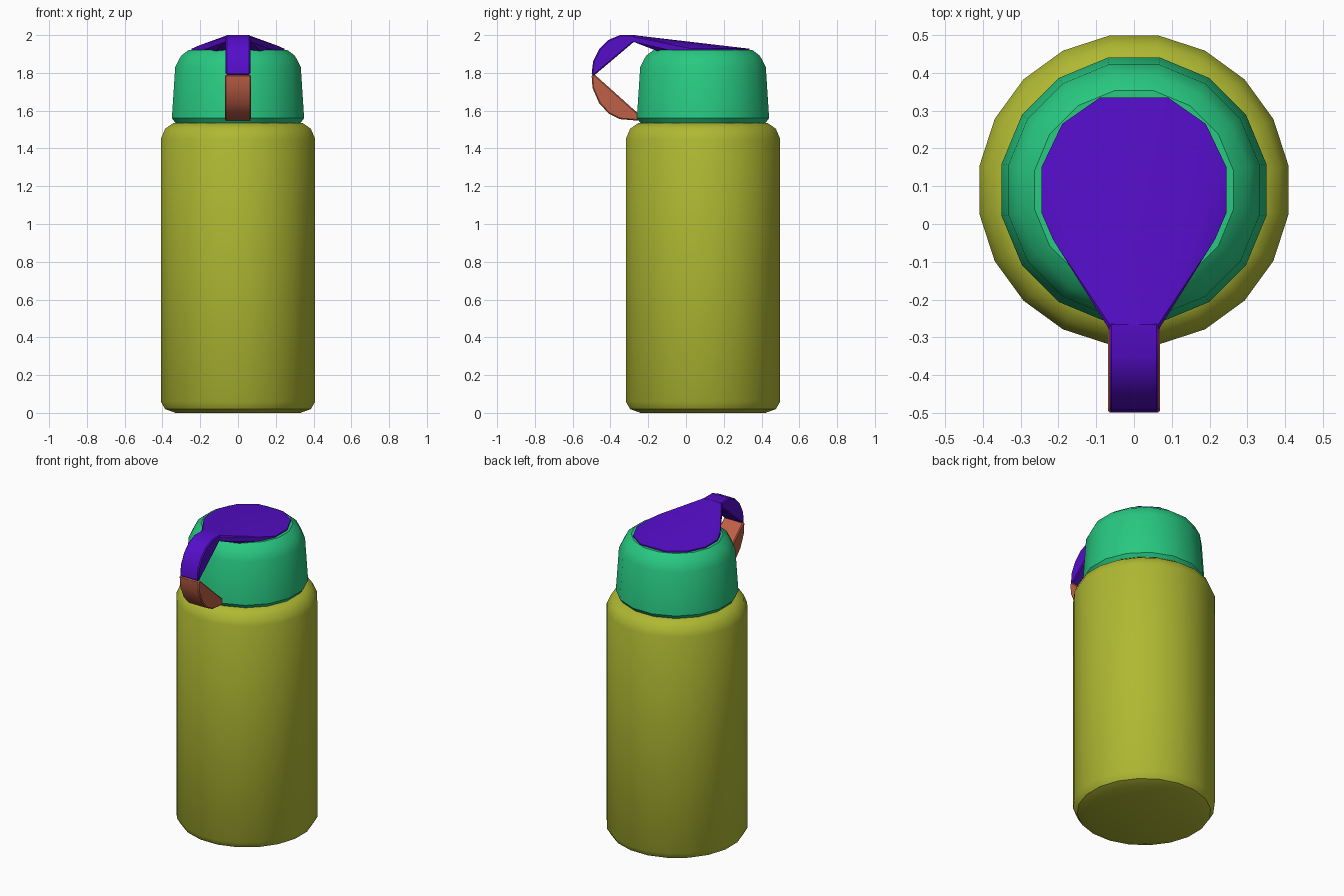
import bpy, bmesh, math

cube = bpy.data.objects.get("Cube")
if cube:
    bpy.data.objects.remove(cube, do_unlink=True)

CENTER_Y = 0.09


def material(name, rgb):
    m = bpy.data.materials.new(name)
    m.use_nodes = True
    color = (*rgb, 1)
    m.diffuse_color = color
    m.node_tree.nodes["Principled BSDF"].inputs["Base Color"].default_value = color
    return m


olive = material("olive", (0.43, 0.48, 0.032))
green = material("green", (0.021, 0.58, 0.22))
purple = material("purple", (0.09, 0.004, 0.58))
rust = material("rust", (0.52, 0.115, 0.061))


def finish(name, bm, mat, angle):
    bmesh.ops.recalc_face_normals(bm, faces=bm.faces)
    mesh = bpy.data.meshes.new(name)
    bm.to_mesh(mesh)
    bm.free()
    mesh.materials.append(mat)
    ob = bpy.data.objects.new(name, mesh)
    bpy.context.collection.objects.link(ob)
    bpy.ops.object.select_all(action="DESELECT")
    ob.select_set(True)
    bpy.context.view_layer.objects.active = ob
    bpy.ops.object.shade_smooth_by_angle(angle=math.radians(angle))
    return ob


def lathe(name, profile, sides, mat, angle):
    """Stack of rings with capped ends; half-step turn puts flats on the axes."""
    bm = bmesh.new()
    rings = []
    for r, z in profile:
        turns = [math.tau * (i + 0.5) / sides for i in range(sides)]
        rings.append([bm.verts.new((r * math.cos(a), CENTER_Y + r * math.sin(a), z))
                      for a in turns])
    for low, high in zip(rings, rings[1:]):
        for i in range(sides):
            j = (i + 1) % sides
            bm.faces.new((low[i], low[j], high[j], high[i]))
    bm.faces.new(rings[0])
    bm.faces.new(rings[-1])
    return finish(name, bm, mat, angle)


def strap(name, profile, half_width, mat):
    """Side profile (y, z) extruded across x, with softened edges."""
    bm = bmesh.new()
    face = bm.faces.new([bm.verts.new((-half_width, y, z)) for y, z in profile])
    out = bmesh.ops.extrude_face_region(bm, geom=[face])
    moved = [v for v in out["geom"] if isinstance(v, bmesh.types.BMVert)]
    bmesh.ops.translate(bm, verts=moved, vec=(2 * half_width, 0, 0))
    ob = finish(name, bm, mat, 35)
    bevel = ob.modifiers.new("soft edges", "BEVEL")
    bevel.width = 0.006
    bevel.segments = 1
    bevel.angle_limit = math.radians(50)
    return ob


# Bottle body
lathe("bottle_body", [(0.335, 0), (0.39, 0.02), (0.414, 0.06), (0.414, 1.45),
                      (0.39, 1.505), (0.345, 1.535)], 20, olive, 35)

# Lid
lathe("lid", [(0.33, 1.525), (0.357, 1.56), (0.339, 1.83),
              (0.308, 1.89), (0.268, 1.92)], 16, green, 30)

# Flip cover: wedge rising from the back rim to the narrow neck
bm = bmesh.new()
rim = [(0.09, 0.335), (0.19, 0.265), (0.245, 0.15), (0.245, 0.03), (0.215, -0.04)]
for side in (-1, 1):
    for x, y in rim:
        top = 1.928 if y > 0 else 1.942
        for z in (1.91, top):
            bm.verts.new((side * x, y, z))
    bm.verts.new((side * 0.12, -0.15, 1.915))
    bm.verts.new((side * 0.055, -0.28, 2.0))
    for z in (1.965, 1.99):
        bm.verts.new((side * 0.065, -0.28, z))
hull = bmesh.ops.convex_hull(bm, input=bm.verts)
bmesh.ops.delete(bm, geom=[v for v in hull["geom_interior"]
                           if isinstance(v, bmesh.types.BMVert)], context="VERTS")
finish("flip_cover", bm, purple, 25)

# Carry loop: upper half belongs to the cover, lower half to the lid
strap("loop_upper", [(-0.26, 2.0), (-0.35, 2.0), (-0.41, 1.975), (-0.46, 1.925),
                     (-0.492, 1.86), (-0.5, 1.79), (-0.482, 1.79), (-0.275, 1.965),
                     (-0.26, 1.965)], 0.065, purple)
strap("loop_lower", [(-0.482, 1.79), (-0.5, 1.79), (-0.495, 1.72), (-0.46, 1.64),
                     (-0.41, 1.585), (-0.35, 1.555), (-0.23, 1.545), (-0.23, 1.57),
                     (-0.27, 1.6)], 0.069, rust)
